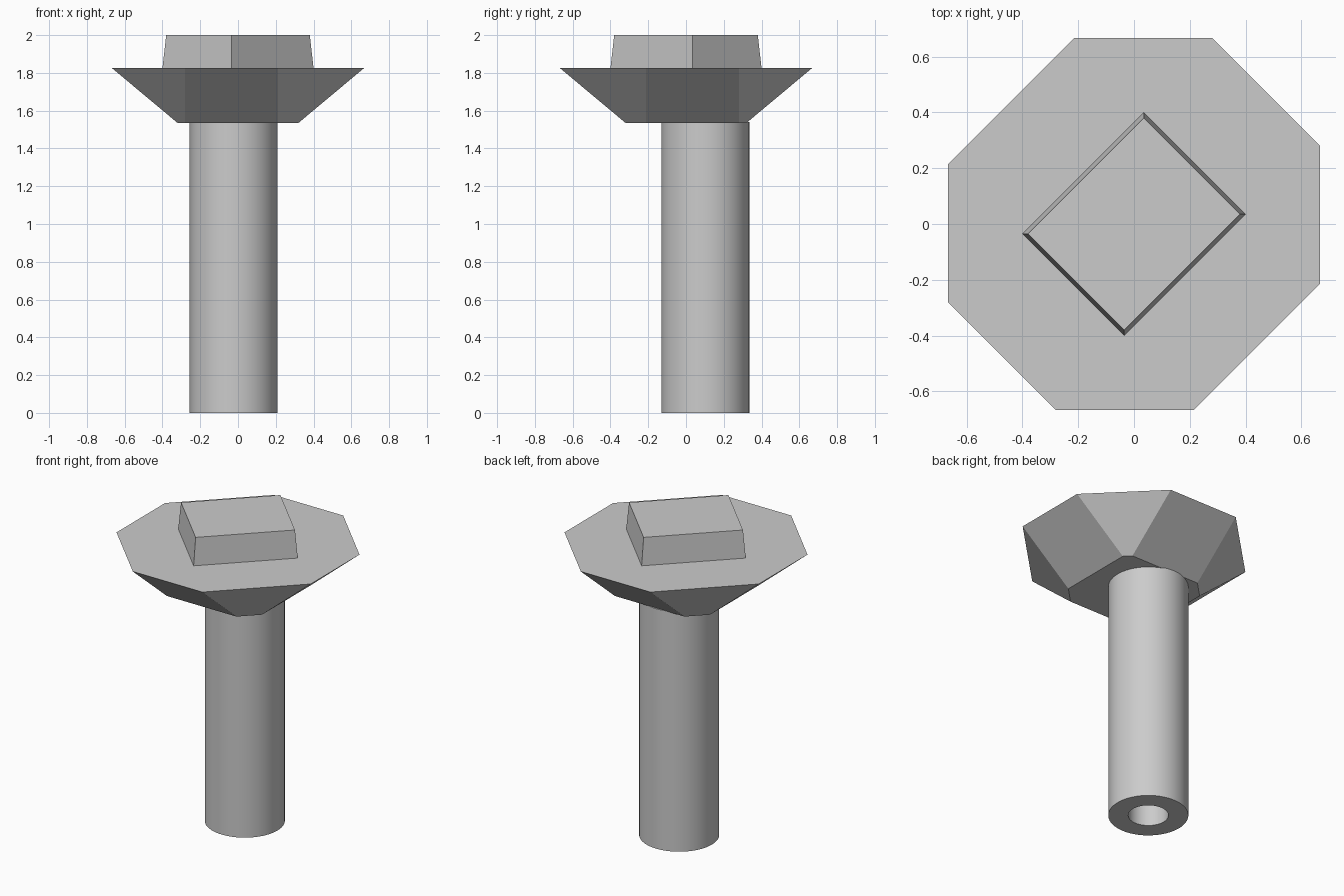
import bpy
import math

cube = bpy.data.objects.get("Cube")
if cube:
    bpy.data.objects.remove(cube, do_unlink=True)

grey = bpy.data.materials.new("plain grey")
grey.use_nodes = True
colour = (0.6, 0.6, 0.6, 1)
grey.diffuse_color = colour
grey.node_tree.nodes["Principled BSDF"].inputs["Base Color"].default_value = colour


def loft(name, rings, closed=False):
    """Skin (outline, height) rings; cap the ends, or join last to first."""
    n = len(rings[0][0])
    verts = [(x, y, z) for outline, z in rings for x, y in outline]
    count = len(rings)
    faces = []
    for k in range(count if closed else count - 1):
        a, b = k * n, (k + 1) % count * n
        for i in range(n):
            j = (i + 1) % n
            faces.append((a + i, a + j, b + j, b + i))
    if not closed:
        faces.append(tuple(reversed(range(n))))
        faces.append(tuple(range((count - 1) * n, count * n)))
    mesh = bpy.data.meshes.new(name)
    mesh.from_pydata(verts, [], faces)
    mesh.materials.append(grey)
    obj = bpy.data.objects.new(name, mesh)
    bpy.context.collection.objects.link(obj)
    return obj


def half_turn(points):
    return points + [(-x, -y) for x, y in points]


def octagon(r):
    return half_turn([(-0.28, -r), (0.213, -r), (r, -0.213), (r, 0.28)])


def diamond(r):
    return half_turn([(-0.035, -r), (r, 0.035)])


def circle(r, sides=64):
    angles = [2 * math.pi * i / sides for i in range(sides)]
    return [(-0.023 + r * math.cos(a), 0.102 + r * math.sin(a)) for a in angles]


# Flared eight-sided head and the tapered block on top
loft("flared_head", [(octagon(0.32), 1.535), (octagon(0.667), 1.825)])
loft("top_block", [(diamond(0.4), 1.825), (diamond(0.38), 2.0)])

# Hollow, off-centre stem
outer, inner = circle(0.233), circle(0.117)
stem = loft("hollow_stem", [(outer, 0), (outer, 1.54), (inner, 1.54), (inner, 0)], closed=True)
bpy.ops.object.select_all(action="DESELECT")
stem.select_set(True)
bpy.context.view_layer.objects.active = stem
bpy.ops.object.shade_smooth_by_angle(angle=math.radians(30))
